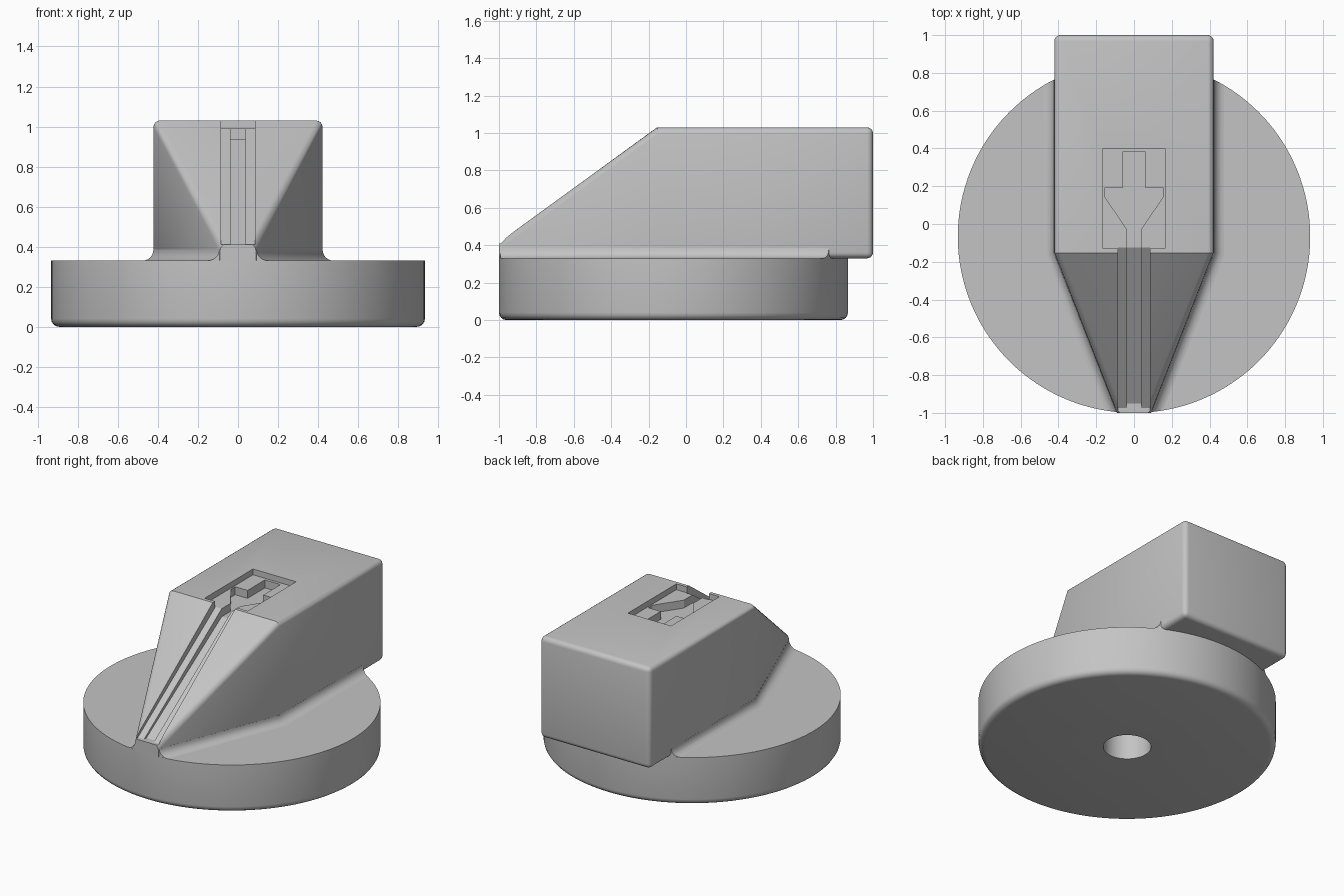
import bpy, bmesh, math
from mathutils import Matrix

if "Cube" in bpy.data.objects:
    bpy.data.objects.remove(bpy.data.objects["Cube"], do_unlink=True)

COLOUR = (0.55, 0.55, 0.55, 1)
grey = bpy.data.materials.new("plain grey")
grey.use_nodes = True
grey.diffuse_color = COLOUR
grey.node_tree.nodes["Principled BSDF"].inputs["Base Color"].default_value = COLOUR

DISC_R, DISC_Y, DISC_TOP = 0.933, -0.067, 0.33
HALF, TOP, TIP, CORNER = 0.422, 1.03, 0.09, -0.155


def finish(name, bm):
    bmesh.ops.recalc_face_normals(bm, faces=bm.faces)
    mesh = bpy.data.meshes.new(name)
    bm.to_mesh(mesh)
    bm.free()
    obj = bpy.data.objects.new(name, mesh)
    bpy.context.collection.objects.link(obj)
    mesh.materials.append(grey)
    return obj


def loft(name, rings, crease=None):
    """Closed solid through a stack of equal-length rings; crease folds the top cap."""
    bm = bmesh.new()
    rows = [[bm.verts.new(p) for p in ring] for ring in rings]
    n = len(rows[0])
    for a, b in zip(rows, rows[1:]):
        for i in range(n):
            j = (i + 1) % n
            bm.faces.new((a[i], a[j], b[j], b[i]))
    bm.faces.new(rows[0])
    cap = bm.faces.new(rows[-1])
    if crease:
        bmesh.utils.face_split(cap, rows[-1][crease[0]], rows[-1][crease[1]])
    return finish(name, bm)


def mirrored(half):
    return half + [(-x, y) for x, y in reversed(half)]


def plate(name, half, z0, z1):
    """Vertical prism from half of a symmetric plan outline."""
    return loft(name, [[(x, y, z) for x, y in mirrored(half)] for z in (z0, z1)])


def side_prism(name, half_width, profile):
    """Prism across x from a (y, z) profile."""
    return loft(name, [[(x, y, z) for y, z in profile] for x in (-half_width, half_width)])


def cylinder(name, radius, z0, z1, sides):
    bm = bmesh.new()
    bmesh.ops.create_cone(bm, cap_ends=True, segments=sides, radius1=radius, radius2=radius,
                          depth=z1 - z0, matrix=Matrix.Translation((0, DISC_Y, (z0 + z1) / 2)))
    return finish(name, bm)


def activate(obj):
    bpy.ops.object.select_all(action="DESELECT")
    obj.select_set(True)
    bpy.context.view_layer.objects.active = obj


def boolean(obj, cutter, operation="DIFFERENCE"):
    mod = obj.modifiers.new("cut", "BOOLEAN")
    mod.operation, mod.object, mod.solver = operation, cutter, "EXACT"
    activate(obj)
    bpy.ops.object.modifier_apply(modifier=mod.name)
    bpy.data.objects.remove(cutter, do_unlink=True)


def bevel(obj, rule, width, segments):
    """Round the edges whose two end points satisfy the rule."""
    bm = bmesh.new()
    bm.from_mesh(obj.data)
    edges = [e for e in bm.edges if rule(e.verts[0].co, e.verts[1].co)]
    bmesh.ops.bevel(bm, geom=edges, offset=width, segments=segments, profile=0.5,
                    affect="EDGES", clamp_overlap=True)
    bm.to_mesh(obj.data)
    bm.free()


# Round base with softened lower rim and central bore
base = cylinder("round_base", DISC_R, 0, DISC_TOP, 128)
bevel(base, lambda a, b: max(a.z, b.z) < 0.01, 0.04, 4)
boolean(base, cylinder("bore", 0.15, -0.1, 0.5, 48))

# Block with tapered, sloping nose; the top folds where the slope begins
outline = mirrored([(TIP, -1), (HALF, CORNER), (HALF, 1)])
heights = [0.415, TOP, TOP, TOP, TOP, 0.415]
body = loft("body", [[(x, y, DISC_TOP) for x, y in outline],
                     [(x, y, z) for (x, y), z in zip(outline, heights)]], crease=(1, 4))


def body_edge(a, b):
    along_side = a.x * b.x > 0 and abs(a.y - b.y) > 0.1
    at_back = min(a.y, b.y) > 0.9
    nose_bottom = max(a.z, b.z) < 0.4 and min(a.y, b.y) < -0.9
    return (along_side or at_back) and not nose_bottom


bevel(body, body_edge, 0.032, 4)

# Stepped groove down the nose, with a flat landing at the tip
for name, width, start, floor in (("wide_groove", 0.085, -0.975, 0.99),
                                  ("deep_groove", 0.037, -0.95, 0.935)):
    boolean(body, side_prism(name, width, [(-1.1, 0.41), (start, 0.41), (-0.125, floor),
                                           (-0.06, floor), (-0.06, 1.2), (-1.1, 1.2)]))

# Rectangular pocket with a deeper stemmed recess
boolean(body, plate("pocket", [(0.165, -0.13), (0.165, 0.4)], 0.99, 1.2))
boolean(body, plate("stemmed_recess", [(0.037, -0.14), (0.037, -0.03), (0.155, 0.145),
                                       (0.155, 0.19), (0.06, 0.19), (0.06, 0.38)], 0.935, 1.15))

# Concave fillet where the block meets the base
RADIUS, STEPS = 0.055, 6
slope = (HALF - TIP) / (CORNER + 1)
stretch = math.hypot(1, slope)
rings = []
for i in range(STEPS + 1):
    a = math.pi / 2 * i / STEPS
    d = RADIUS * (1 - math.sin(a)) + 0.0005
    z = DISC_TOP + RADIUS * (1 - math.cos(a))
    half = [(TIP - 0.1 * slope + d * stretch, -1.1),
            (HALF + d, CORNER + d * (1 - stretch) / slope), (HALF + d, 0.95)]
    rings.append([(x, y, z) for x, y in mirrored(half)])
# sink the foot of the fillet into the base
rings.insert(0, [(x, y, DISC_TOP - 0.02) for x, y, _ in rings[0]])
fillet = loft("base_fillet", rings)
boolean(fillet, cylinder("trim", DISC_R - 0.0005, 0, 1, 128), "INTERSECT")
boolean(fillet, cylinder("bore", 0.15, -0.1, DISC_TOP, 48))

# Smooth the rounded surfaces, keep hard edges
for obj in (base, body, fillet):
    activate(obj)
    bpy.ops.object.shade_smooth_by_angle(angle=math.radians(30))
